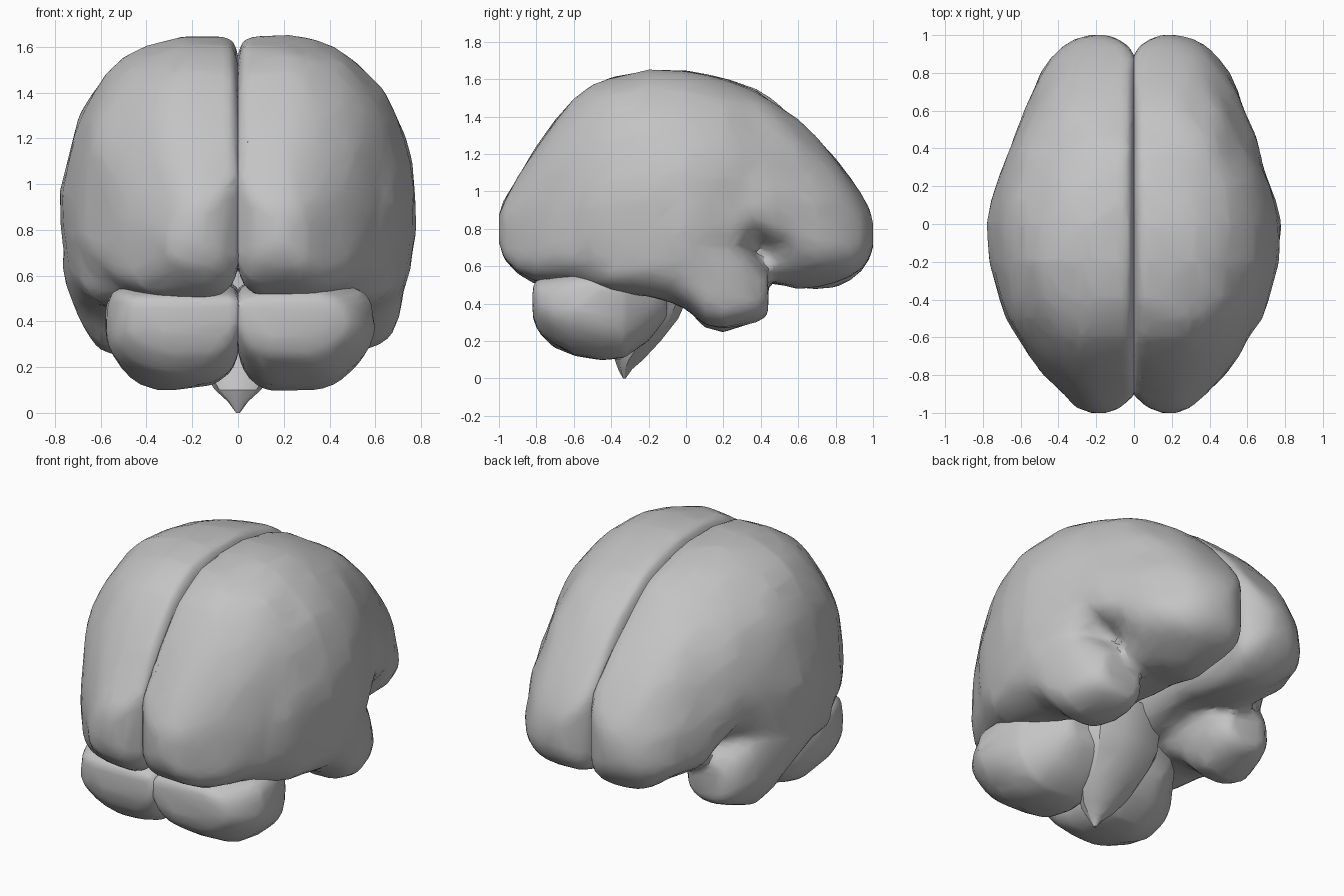
import bpy, bmesh, math
from mathutils import Vector, noise

cube = bpy.data.objects.get("Cube")
if cube:
    bpy.data.objects.remove(cube, do_unlink=True)

grey = bpy.data.materials.new("matte grey")
grey.use_nodes = True
grey.diffuse_color = (0.55, 0.55, 0.55, 1)
grey.node_tree.nodes["Principled BSDF"].inputs["Base Color"].default_value = grey.diffuse_color

SIDES = 40
MIDLINE = -.008  # both halves overlap slightly at the middle


def power(value, n):
    """Signed superellipse coordinate."""
    return math.copysign(abs(value) ** (2 / n), value)


def section(y, inner, centre, outer, low, mid, high, n_low, n_high, n_in_low, n_in_high):
    """Closed x-z cross-section with its own roundness on each quarter."""
    ring = []
    for i in range(SIDES):
        a = math.tau * (i + 0.5) / SIDES
        c, s = math.cos(a), math.sin(a)
        if c > 0:
            n = n_high if s > 0 else n_low
        else:
            n = n_in_high if s > 0 else n_in_low
        reach = outer - centre if c > 0 else centre - inner
        rise = high - mid if s > 0 else mid - low
        ring.append(Vector((centre + reach * power(c, n), y, mid + rise * power(s, n))))
    return ring


def skin(bm, rings):
    """Skin a row of rings and cap both ends."""
    rows = [[bm.verts.new(p) for p in ring] for ring in rings]
    for a, b in zip(rows, rows[1:]):
        for i in range(len(a)):
            j = (i + 1) % len(a)
            bm.faces.new((a[i], a[j], b[j], b[i]))
    bm.faces.new(rows[0])
    bm.faces.new(rows[-1])


def build(name, lofts, side=1, fuse=True):
    """Make one object from lofts; fuse melts them into one lightly faceted skin."""
    bm = bmesh.new()
    for rings in lofts:
        skin(bm, rings)
    for v in bm.verts:
        if fuse:
            shift = noise.noise_vector(v.co * 5 + Vector((side * 3, 0, 0))) * .025
            if v.co.x > .1:
                v.co.x += shift.x
            v.co.z += shift.z
        v.co.x *= side
    bmesh.ops.recalc_face_normals(bm, faces=bm.faces)
    mesh = bpy.data.meshes.new(name)
    bm.to_mesh(mesh)
    bm.free()
    obj = bpy.data.objects.new(name, mesh)
    bpy.context.collection.objects.link(obj)
    bpy.ops.object.select_all(action='DESELECT')
    obj.select_set(True)
    bpy.context.view_layer.objects.active = obj
    if fuse:
        remesh = obj.modifiers.new("fuse", 'REMESH')
        remesh.mode = 'VOXEL'
        remesh.voxel_size = .025
        soften = obj.modifiers.new("soften", 'SMOOTH')
        soften.iterations = 4
        facet = obj.modifiers.new("facet", 'DECIMATE')
        facet.ratio = .09
        for modifier in ("fuse", "soften", "facet"):
            bpy.ops.object.modifier_apply(modifier=modifier)
    obj.data.materials.clear()
    obj.data.materials.append(grey)
    bpy.ops.object.shade_smooth_by_angle(angle=math.radians(30))


# Hemisphere stations: y, outer width, bottom, top
HEMISPHERE = [
    (-1.0, .23, .72, .88), (-.97, .31, .64, .95), (-.9, .38, .57, 1.07),
    (-.8, .48, .505, 1.235), (-.7, .555, .5, 1.38), (-.6, .615, .495, 1.49),
    (-.5, .67, .48, 1.56), (-.4, .715, .48, 1.61), (-.2, .765, .5, 1.65),
    (0, .77, .52, 1.645), (.12, .75, .53, 1.62), (.22, .72, .53, 1.6),
    (.3, .695, .53, 1.565), (.38, .67, .52, 1.53), (.46, .645, .5, 1.48),
    (.6, .585, .48, 1.38), (.7, .545, .485, 1.28), (.8, .495, .5, 1.175),
    (.88, .44, .53, 1.07), (.94, .375, .58, .975), (.98, .3, .64, .9),
    (1.0, .23, .7, .84)]

# Temporal lobe stations: y, inner x, outer x, bottom, top
TEMPORAL = [
    (-.6, .3, .54, .5, .8), (-.4, .25, .69, .455, .9), (-.2, .22, .75, .455, 1.0),
    (-.08, .21, .76, .42, 1.0), (.02, .21, .755, .36, 1.0), (.1, .22, .74, .28, .95),
    (.2, .23, .715, .255, .88), (.3, .25, .675, .275, .74), (.39, .28, .62, .3, .63),
    (.44, .32, .56, .34, .58)]

# Cerebellum stations: y, outer width, bottom, top
CEREBELLUM = [
    (-.82, .4, .33, .5), (-.79, .49, .245, .52), (-.71, .55, .175, .54),
    (-.6, .585, .12, .56), (-.45, .585, .1, .57), (-.33, .55, .11, .57),
    (-.2, .45, .2, .57), (-.1, .36, .32, .56)]

# Brain stem stations: z, y, half width, half depth
STEM = [
    (0, -.33, .008, .008), (.05, -.325, .045, .04), (.1, -.305, .1, .08),
    (.2, -.24, .17, .11), (.32, -.165, .22, .13), (.42, -.12, .25, .13),
    (.62, -.1, .25, .15)]


def hemisphere_ring(y, w, low, high):
    closing = max(.15, min(1, math.sqrt((1 - abs(y)) / .09)))
    inner = .17 - (.17 - MIDLINE) * closing
    frontal = min(1, max(0, (y - .2) / .15))
    ring = section(y, inner, .17, w, low, low + .34 * (high - low), high,
                   3.4 - 1.5 * frontal, 2.15, 3, 9)
    # Side fissure above the tip of the temporal lobe
    for p in ring:
        if p.x > .3:
            p.x -= .2 * math.exp(-((y - .4) / .07) ** 2 - ((p.z - .69) / .1) ** 2)
    return ring


def temporal_ring(y, inner, outer, low, high):
    return section(y, inner, (inner + outer) / 2, outer, low, (low + high) / 2, high,
                   2.4, 2.8, 2.4, 2.4)


def cerebellum_ring(y, w, low, high):
    return section(y, MIDLINE, .24, w, low, low + .62 * (high - low), high, 2.3, 4, 3, 8)


def stem_ring(z, y, rx, ry):
    angles = [math.tau * i / 10 for i in range(10)]
    return [Vector((rx * math.cos(a), y + ry * math.sin(a), z)) for a in angles]


for word, side in (("left", 1), ("right", -1)):
    build(word + "_cerebrum", [[hemisphere_ring(*s) for s in HEMISPHERE],
                               [temporal_ring(*s) for s in TEMPORAL]], side)
    build(word + "_cerebellum", [[cerebellum_ring(*s) for s in CEREBELLUM]], side)

# Brain stem: tapering faceted column ending in a point
build("brain_stem", [[stem_ring(*s) for s in STEM]], fuse=False)
